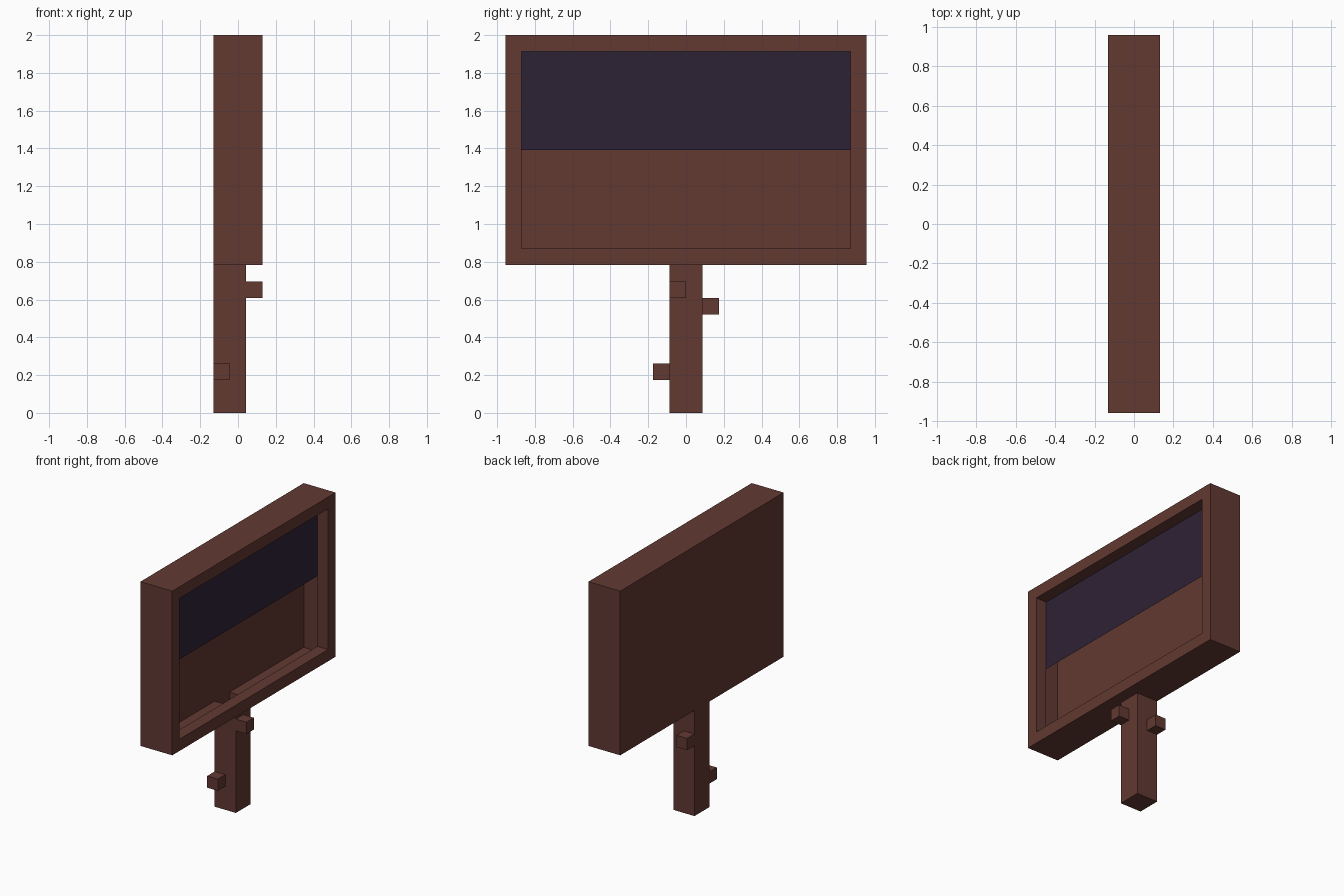
import bpy, bmesh

if "Cube" in bpy.data.objects:
    bpy.data.objects.remove(bpy.data.objects["Cube"])

U = 2 / 23  # one block of the grid


def material(name, rgb):
    m = bpy.data.materials.new(name)
    m.diffuse_color = (*rgb, 1)
    m.use_nodes = True
    m.node_tree.nodes["Principled BSDF"].inputs["Base Color"].default_value = m.diffuse_color
    return m


brown = material("dark brown wood", (0.122, 0.041, 0.032))
violet = material("dark violet panel", (0.027, 0.016, 0.036))


def to_object(bm, name, mat):
    bmesh.ops.remove_doubles(bm, verts=bm.verts, dist=1e-5)
    me = bpy.data.meshes.new(name)
    bm.to_mesh(me)
    bm.free()
    me.materials.append(mat)
    ob = bpy.data.objects.new(name, me)
    bpy.context.collection.objects.link(ob)
    return ob


def box(lo, hi, open_dirs=()):
    """Box from corner to corner in blocks, leaving out the faces that point along open_dirs."""
    bm = bmesh.new()
    bmesh.ops.create_cube(bm, size=1)
    bm.normal_update()
    gone = [f for f in bm.faces for d in open_dirs
            if sum(a * b for a, b in zip(f.normal, d)) > 0.9]
    bmesh.ops.delete(bm, geom=gone, context='FACES')
    for v in bm.verts:
        v.co = [U * (a + (b - a) * (c + 0.5)) for a, b, c in zip(lo, hi, v.co)]
    return bm


def quad(bm, pts):
    return bm.faces.new([bm.verts.new([U * c for c in p]) for p in pts])


def ring(x, y, z0, z1):
    """Rectangle facing +x, in blocks."""
    return [(x, -y, z0), (x, y, z0), (x, y, z1), (x, -y, z1)]


# Sign case: hollow shell, front and bottom built separately
case = box((-1.5, -11, 9), (1.5, 11, 23), [(0, 0, -1), (1, 0, 0)])

# Case bottom, around the opening into the post
for x0, x1, y0, y1 in ((-1.5, 1.5, -11, -1), (-1.5, 1.5, 1, 11), (0.5, 1.5, -1, 1)):
    quad(case, [(x0, y0, 9), (x0, y1, 9), (x1, y1, 9), (x1, y0, 9)])

# Front rim and the one-block reveal behind it
rings = [ring(1.5, 11, 9, 23), ring(1.5, 10, 10, 22), ring(0.5, 10, 10, 22)]
for a, b in zip(rings, rings[1:]):
    for i in range(4):
        j = (i + 1) % 4
        quad(case, [a[i], a[j], b[j], b[i]])
to_object(case, "sign_case", brown)

# Dark upper panel inside the opening
panel = bmesh.new()
quad(panel, ring(0.5, 10, 16, 22))
to_object(panel, "upper_panel", violet)

# Hollow post, open into the case
to_object(box((-1.5, -1, 0), (0.5, 1, 9), [(0, 0, 1)]), "post", brown)

# Small pegs on the post, open where they touch it
for name, lo, toward_post in (("front_peg", (0.5, -1, 7), (-1, 0, 0)),
                              ("upper_side_peg", (-1.5, 1, 6), (0, -1, 0)),
                              ("lower_side_peg", (-1.5, -2, 2), (0, 1, 0))):
    to_object(box(lo, [c + 1 for c in lo], [toward_post]), name, brown)
